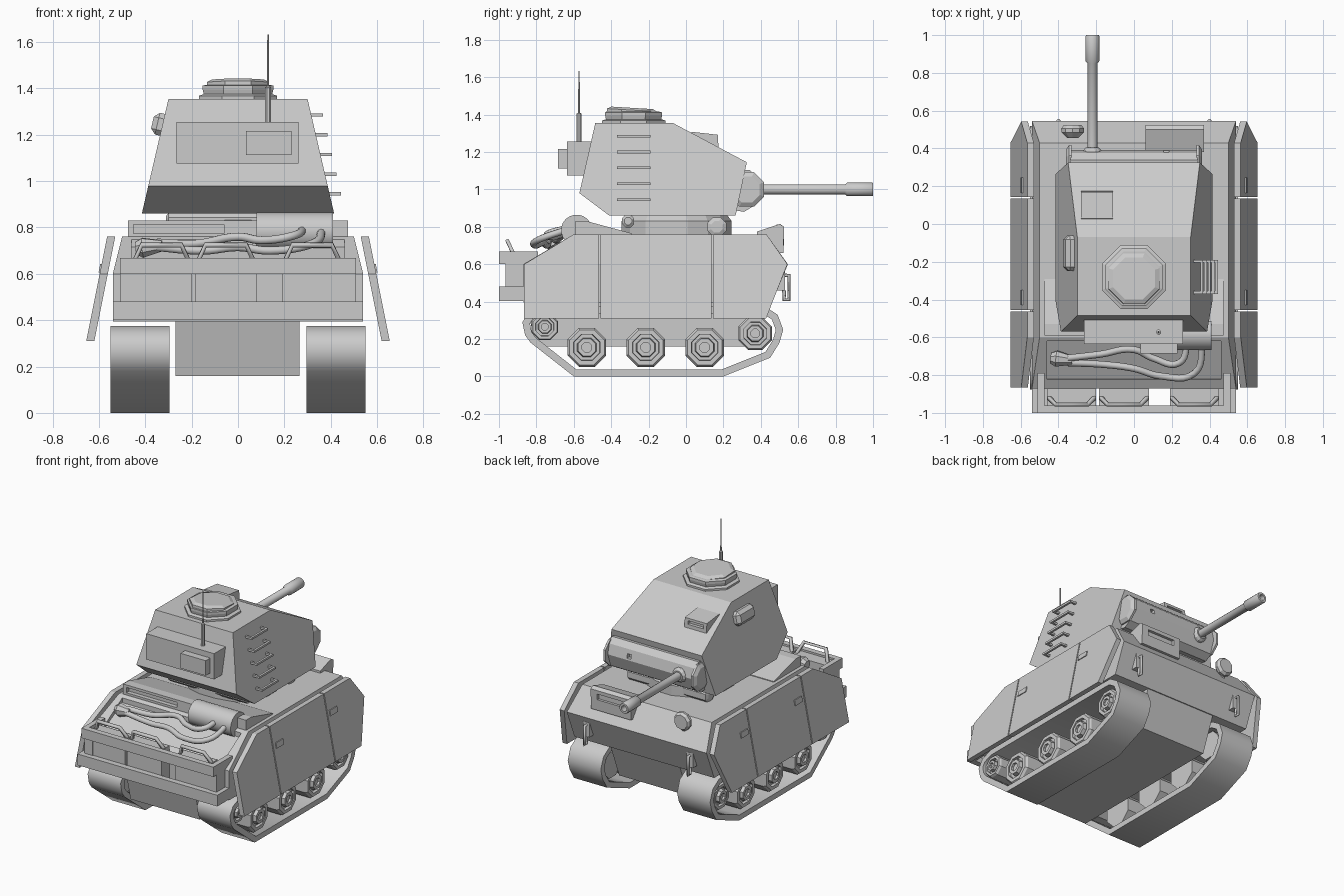
import bpy, math
from mathutils import Vector, Matrix

if "Cube" in bpy.data.objects:
    bpy.data.objects.remove(bpy.data.objects["Cube"])


def make(name, verts, faces, mirror=False, smooth=None):
    me = bpy.data.meshes.new(name)
    me.from_pydata(verts, [], faces)
    import bmesh
    bm = bmesh.new()
    bm.from_mesh(me)
    bmesh.ops.recalc_face_normals(bm, faces=bm.faces)
    bm.to_mesh(me)
    bm.free()
    if smooth:
        me.shade_smooth()
        me.set_sharp_from_angle(angle=math.radians(smooth))
    ob = bpy.data.objects.new(name, me)
    bpy.context.collection.objects.link(ob)
    if mirror:
        ob.modifiers.new("mirror", 'MIRROR').use_mirror_merge = False
    return ob


def prism(name, prof, x0, x1, mirror=False):
    """Extrude a (y, z) profile across x; x0/x1 may be functions of z."""
    f = lambda x, z: x(z) if callable(x) else x
    n = len(prof)
    v = [(f(x0, z), y, z) for y, z in prof] + [(f(x1, z), y, z) for y, z in prof]
    faces = [tuple(range(n)), tuple(range(n, 2 * n))]
    faces += [(i, (i + 1) % n, n + (i + 1) % n, n + i) for i in range(n)]
    return make(name, v, faces, mirror)


def box(name, x0, x1, y0, y1, z0, z1, mirror=False):
    return prism(name, [(y0, z0), (y1, z0), (y1, z1), (y0, z1)], x0, x1, mirror)


def lathe(name, origin, axis, rings, n=8, mirror=False, smooth=None):
    """Rings of (radius, distance) turned round an axis, capped at both ends."""
    rot = Vector((0, 0, 1)).rotation_difference(Vector(axis)).to_matrix()
    v, faces = [], []
    for r, h in rings:
        for i in range(n):
            a = 2 * math.pi * (i + .5) / n
            v.append(Vector(origin) + rot @ Vector((r * math.cos(a), r * math.sin(a), h)))
    for k in range(len(rings) - 1):
        for i in range(n):
            j = (i + 1) % n
            faces.append((k * n + i, k * n + j, (k + 1) * n + j, (k + 1) * n + i))
    m = (len(rings) - 1) * n
    faces += [tuple(range(n)), tuple(range(m, m + n))]
    return make(name, v, faces, mirror, smooth)


def pipe(name, pts, r, smooth=False, mirror=False):
    cu = bpy.data.curves.new(name, 'CURVE')
    cu.dimensions = '3D'
    cu.bevel_depth, cu.use_fill_caps = r, True
    cu.bevel_resolution = 3 if smooth else 0
    cu.resolution_u = 6
    if smooth:
        s = cu.splines.new('BEZIER')
        s.bezier_points.add(len(pts) - 1)
        for p, c in zip(s.bezier_points, pts):
            p.co = c
            p.handle_left_type = p.handle_right_type = 'AUTO'
    else:
        s = cu.splines.new('POLY')
        s.points.add(len(pts) - 1)
        for p, c in zip(s.points, pts):
            p.co = (*c, 1)
    ob = bpy.data.objects.new(name, cu)
    bpy.context.collection.objects.link(ob)
    if mirror:
        ob.modifiers.new("mirror", 'MIRROR').use_mirror_merge = False
    return ob


def cut(target, cutter):
    m = target.modifiers.new("cut", 'BOOLEAN')
    m.operation, m.object, m.solver = 'DIFFERENCE', cutter, 'EXACT'
    cutter.hide_render = True
    cutter.hide_set(True)


# Track bands: closed outline with an inward offset
outer = [(-.6, 0), (.2, 0), (.45, .1), (.5, .18), (.52, .25), (.49, .33), (.42, .375),
         (-.76, .375), (-.84, .345), (-.875, .29), (-.86, .22), (-.83, .18)]
n = len(outer)
inner = []
for i in range(n):
    p, a, b = (Vector(outer[k % n]) for k in (i, i - 1, i + 1))
    n1, n2 = [Vector((-d.y, d.x)).normalized() for d in (p - a, b - p)]
    q = p + (n1 + n2) * .038 / (1 + n1.dot(n2))
    inner.append((q.x, q.y))
v = [(x, y, z) for x, ring in ((.295, outer), (.55, outer), (.55, inner), (.295, inner)) for y, z in ring]
make("track", v, [(k * n + i, k * n + (i + 1) % n, (k + 1) % 4 * n + (i + 1) % n, (k + 1) % 4 * n + i)
                  for k in range(4) for i in range(n)], True, 50)

# Octagonal wheels with stepped hubs
for i, (y, z, r) in enumerate([(-.53, .155, .112), (-.215, .155, .112), (.1, .155, .112),
                               (.37, .23, .097), (-.755, .265, .077)]):
    lathe(f"wheel_{i}", (0, y, z), (1, 0, 0),
          [(r, .31), (r, .52), (r * .9, .535), (r * .68, .535), (r * .66, .515), (r * .5, .515),
           (r * .45, .545), (r * .25, .545), (r * .25, .53)], 8, True)

# Hull
prism("lower_hull", [(-.8, .16), (-.86, .4), (.455, .4), (.36, .16)], -.27, .265)
prism("hull_sides", [(-.87, .395), (-.87, .6), (.545, .6), (.46, .395)], -.54, .54)
hull = prism("upper_hull", [(-.87, .6), (-.6, .76), (.43, .76), (.545, .6)],
             lambda z: -.54 + (z - .6) * .25, lambda z: .54 - (z - .6) * .25)
cut(hull, prism("engine_bay_cutter", [(-.82, .607), (-.62, .715), (-.62, .82), (-.84, .82)], -.46, .46))

# Sloping side skirts in three panels, with latches
skirt = lambda z: .53 + (.76 - z) * .2
skirt_out = lambda z: skirt(z) + .035
for nm, prof in {
    "rear": [(-.865, .31), (-.865, .6), (-.6, .76), (-.464, .76), (-.464, .31)],
    "middle": [(-.456, .31), (-.456, .76), (.136, .76), (.136, .31)],
    "front": [(.144, .31), (.144, .76), (.43, .76), (.542, .6), (.428, .31)]}.items():
    prism("skirt_" + nm, prof, skirt, skirt_out, True)
for y in (-.43, .165):
    prism("skirt_latch", [(y, .605), (y + .08, .605), (y + .08, .642), (y, .642)],
          skirt, lambda z: skirt_out(z) + .006, True)

# Raised engine deck with vent
deck = prism("engine_deck", [(-.59, .75), (-.59, .83), (-.53, .83), (-.29, .765), (-.29, .75)], -.475, .475)
cut(deck, box("vent_cutter", -.45, -.06, -.65, -.56, .775, .812))

# Muffler and exhaust pipes
lathe("muffler", (.08, -.585, .782), (1, 0, 0), [(.083, 0), (.083, .33)], 20, smooth=40)
pipe("exhaust_upper", [(-.35, -.71, .735), (-.18, -.69, .73), (0, -.665, .76), (.1, -.71, .745),
                       (.24, -.735, .765), (.285, -.62, .795)], .018, True)
pipe("exhaust_lower", [(-.35, -.735, .715), (-.15, -.745, .7), (0, -.765, .715), (.14, -.805, .70),
                       (.32, -.79, .73), (.365, -.62, .79)], .018, True)
lathe("exhaust_manifold", (-.44, -.71, .71), (1, -.1, .1), [(.03, 0), (.045, .03), (.04, .05), (.025, .115)], 8)

# Rear rack with three cans
for x, z0, z1, y1 in ((.51, .6, .668, -.79), (.54, .402, .48, -.86)):
    box("rack_bar", -x, x, -1, -.96, z0, z1)
    box("rack_arm", x - .035, x, -1, y1, z0, z1, True)
for x0, x1 in ((-.46, -.2), (-.185, .08), (.19, .45)):
    box("stowed_can", x0, x1, -.96, -.87, .42, .655)
    pipe("can_handle", [(x0 + .01, -.92, .65), (x0 + .045, -.955, .725), (x1 - .045, -.955, .725),
                        (x1 - .01, -.92, .65)], .013)
box("rack_side_panel", .45, .51, -.965, -.87, .47, .61, True)

# Turret body with sloping sides
side = lambda z: .30 + (1.355 - z) * .232
tprof = [(-.57, .98), (-.485, 1.355), (-.07, 1.355), (.325, 1.145), (.265, .86), (-.41, .86)]
prism("turret", tprof, lambda z: -side(z), side)
lathe("turret_ring", (0, -.05, .75), (0, 0, 1), [(.3, 0), (.3, .08), (.27, .12)], 16)
for y, z, r in ((-.31, .83, .036), (.165, .8, .055)):
    lathe("deck_roller", (-.31, y, z), (1, 0, 0), [(r * .6, 0), (r, .01), (r, .61), (r * .6, .62)], 8)

# Mantlet and gun
mantlet = prism("mantlet", [(.25, .89), (.29, 1.1), (.34, 1.105), (.375, 1.07), (.392, 1.0), (.36, .91), (.31, .88)],
                -.335, .335)
cut(mantlet, box("sight_cutter", .155, .185, .36, .42, 1.01, 1.04))
lathe("mantlet_end", (0, .325, 1), (1, 0, 0), [(.1, .33), (.1, .345), (.075, .36)], 8, True)
lathe("gun_collar", (-.22, .36, 1), (0, 1, 0), [(.055, 0), (.05, .03), (.036, .045)], 12)
lathe("gun_barrel", (-.22, 0, 1), (0, 1, 0),
      [(.027, .36), (.027, .85), (.037, .862), (.037, .995), (.034, 1.0), (.02, 1.0), (.02, .93)], 16, smooth=40)

# Turret fittings: sight box, side port, rungs, bustle boxes, antenna
sight = prism("sight_box", [(.02, 1.29), (.03, 1.308), (.17, 1.292), (.175, 1.2)], -.28, -.11)
cut(sight, box("sight_slot_cutter", -.255, -.135, .15, .2, 1.25, 1.275))
port = box("side_port", -.035, .035, -.095, .095, -.048, .048)
port.matrix_world = Matrix.Translation((-.335, -.155, 1.245)) @ Matrix.Rotation(.228, 4, 'Y')
bev = port.modifiers.new("bevel", 'BEVEL')
bev.width, bev.segments = .022, 1
for i in range(5):
    z = 1.285 - i * .085
    x = side(z)
    box("rung_bar", x + .035, x + .05, -.37, -.19, z - .007, z + .007)
    for y in (-.37, -.205):
        box("rung_post", x - .01, x + .05, y, y + .015, z - .007, z + .007)
box("bustle_box", -.265, .26, -.635, -.49, 1.075, 1.255)
box("bustle_lid", .035, .23, -.685, -.63, 1.112, 1.217)
lathe("antenna", (.13, -.572, 1.25), (0, 0, 1), [(.014, 0), (.014, .155), (.005, .16), (.004, .382)], 8)

# Cupola and raised hatch lid
lathe("cupola", (0, -.28, 1.35), (0, 0, 1),
      [(.183, 0), (.183, .018), (.16, .025), (.165, .045), (.165, .062), (.145, .066)], 8)
hatch = lathe("hatch_lid", (0, 0, 0), (0, 0, 1), [(.145, -.02), (.145, .012), (.12, .024)], 8)
hatch.matrix_world = Matrix.Translation((0, -.29, 1.412)) @ Matrix.Rotation(-.06, 4, 'X')

# Driver's visor, headlight and tow hooks on the front plate
visor = prism("driver_visor", [(.38, .75), (.38, .775), (.5, .815), (.525, .8), (.52, .66), (.46, .66)], .06, .37)
cut(visor, box("visor_cutter", .11, .32, .505, .56, .735, .775))
lathe("headlight", (-.325, .455, .75), (0, 1, 0), [(.03, 0), (.062, .03), (.064, .05), (.05, .068)], 10)
box("headlight_stem", -.335, -.315, .46, .49, .66, .73)
pipe("tow_hook", [(.4, .51, .54), (.4, .55, .54), (.4, .55, .41), (.4, .525, .41), (.4, .525, .46)], .011, mirror=True)
box("tow_plate", .375, .425, .47, .53, .46, .56, True)
